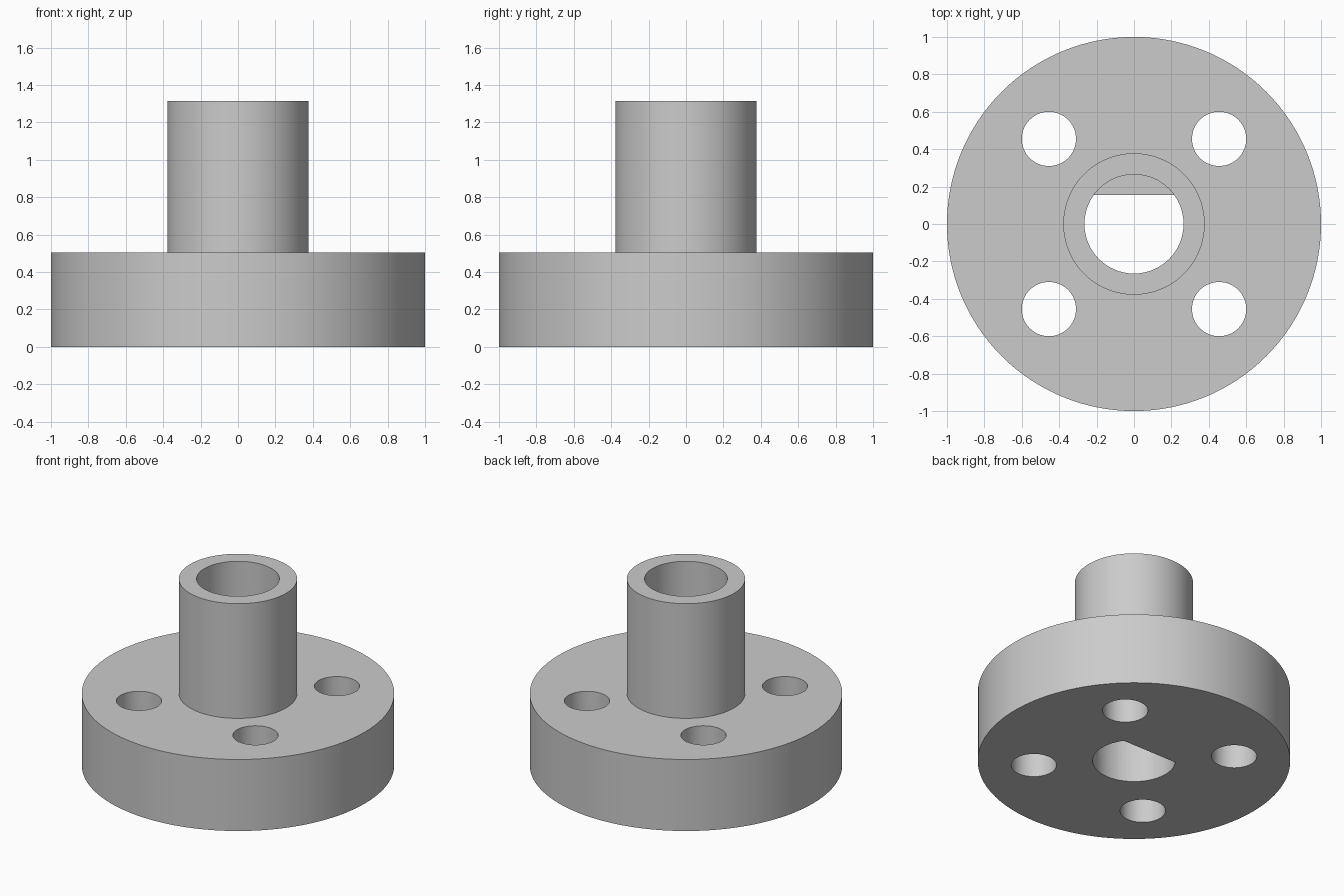
import bpy
import bmesh
import math
from mathutils import Matrix, Vector

FLANGE_R, FLANGE_H = 1.0, 0.505
HUB_R, TOTAL_H = 0.378, 1.315
BORE_R, FLAT_Y = 0.265, 0.155
HOLE_R, HOLE_POS = 0.145, 0.455

cube = bpy.data.objects.get("Cube")
if cube:
    bpy.data.objects.remove(cube, do_unlink=True)

grey = bpy.data.materials.new("machined_grey")
grey.use_nodes = True
colour = (0.6, 0.6, 0.6, 1)
grey.diffuse_color = colour
grey.node_tree.nodes["Principled BSDF"].inputs["Base Color"].default_value = colour


def make_object(name, bm):
    bmesh.ops.recalc_face_normals(bm, faces=bm.faces)
    mesh = bpy.data.meshes.new(name)
    bm.to_mesh(mesh)
    bm.free()
    mesh.materials.append(grey)
    obj = bpy.data.objects.new(name, mesh)
    bpy.context.collection.objects.link(obj)
    return obj


def cylinder(name, radius, z0, z1, x=0, y=0, sides=64):
    bm = bmesh.new()
    bmesh.ops.create_cone(bm, cap_ends=True, segments=sides, radius1=radius,
                          radius2=radius, depth=z1 - z0,
                          matrix=Matrix.Translation((x, y, (z0 + z1) / 2)))
    return make_object(name, bm)


def cut(target, cutter):
    """Subtract the cutter from the target, then discard the cutter."""
    cutter.hide_render = True
    mod = target.modifiers.new("cut", 'BOOLEAN')
    mod.operation, mod.solver, mod.object = 'DIFFERENCE', 'EXACT', cutter
    bpy.context.view_layer.objects.active = target
    bpy.ops.object.modifier_apply(modifier=mod.name)
    bpy.data.objects.remove(cutter, do_unlink=True)


# Flange and hub turned from one stepped profile
bm = bmesh.new()
profile = [(0, 0), (FLANGE_R, 0), (FLANGE_R, FLANGE_H),
           (HUB_R, FLANGE_H), (HUB_R, TOTAL_H), (0, TOTAL_H)]
verts = [bm.verts.new((r, 0, z)) for r, z in profile]
edges = [bm.edges.new(pair) for pair in zip(verts, verts[1:])]
bmesh.ops.spin(bm, geom=verts + edges, cent=(0, 0, 0), axis=(0, 0, 1),
               angle=math.tau, steps=128)
bmesh.ops.remove_doubles(bm, verts=bm.verts, dist=0.0001)
flange = make_object("flanged_hub", bm)

# Round bore whose lower part, through the flange, has a flat on the back
bore = cylinder("bore_cutter", BORE_R, -0.1, TOTAL_H + 0.1)
bm = bmesh.new()
low, high = Vector((-0.5, FLAT_Y, -0.2)), Vector((0.5, 0.5, FLANGE_H))
bmesh.ops.create_cube(bm, size=1, matrix=Matrix.Translation((low + high) / 2)
                      @ Matrix.Diagonal((*(high - low), 1)))
cut(bore, make_object("bore_flat_cutter", bm))
cut(flange, bore)

# Four bolt holes
for sx in (-1, 1):
    for sy in (-1, 1):
        cut(flange, cylinder("bolt_hole_cutter", HOLE_R, -0.1, FLANGE_H + 0.1,
                             sx * HOLE_POS, sy * HOLE_POS))

# Smooth walls with crisp rims
bpy.ops.object.select_all(action='DESELECT')
flange.select_set(True)
bpy.context.view_layer.objects.active = flange
bpy.ops.object.shade_smooth_by_angle(angle=math.radians(30))
